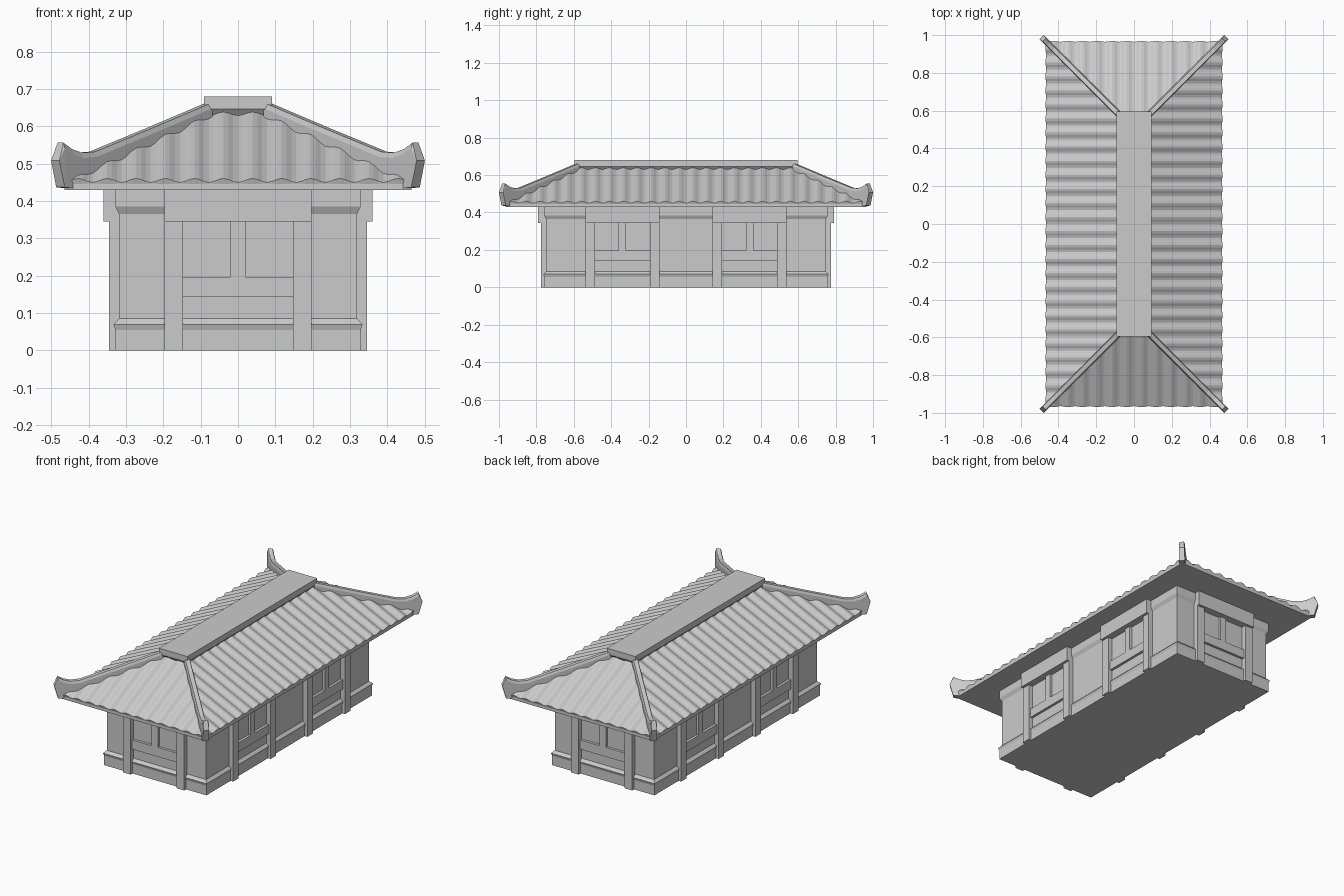
import bpy
import bmesh
from math import cos, pi, atan2
from mathutils import Matrix, Vector

cube = bpy.data.objects.get("Cube")
if cube:
    bpy.data.objects.remove(cube, do_unlink=True)


def finish(name, bm):
    bmesh.ops.recalc_face_normals(bm, faces=bm.faces)
    mesh = bpy.data.meshes.new(name)
    bm.to_mesh(mesh)
    bm.free()
    obj = bpy.data.objects.new(name, mesh)
    bpy.context.collection.objects.link(obj)
    return obj


def box(name, lo, hi, matrix=Matrix()):
    lo, hi = Vector(lo), Vector(hi)
    bm = bmesh.new()
    bmesh.ops.create_cube(bm, size=1)
    place = Matrix.Translation((lo + hi) / 2) @ Matrix.Diagonal((*(hi - lo), 1))
    bmesh.ops.transform(bm, matrix=matrix @ place, verts=bm.verts)
    return finish(name, bm)


def stacked(name, rings):
    """Closed solid through rectangles given as (half x, half y, z)."""
    bm = bmesh.new()
    loops = [[bm.verts.new((sx * x, sy * y, z))
              for sx, sy in ((-1, -1), (1, -1), (1, 1), (-1, 1))]
             for x, y, z in rings]
    for a, b in zip(loops, loops[1:]):
        for i in range(4):
            j = (i + 1) % 4
            bm.faces.new((a[i], a[j], b[j], b[i]))
    bm.faces.new(loops[0])
    bm.faces.new(loops[-1])
    return finish(name, bm)


# Walls with plinth moulding and a thicker upper band
EXTRA = 0.43
WALL = 0.318
stacked("walls", [(x, x + EXTRA, z) for x, z in (
    (0.328, 0), (0.328, 0.055), (0.333, 0.07), (WALL, 0.085),
    (WALL, 0.365), (0.328, 0.385), (0.328, 0.435))])


# Window bay: two posts, a lintel, a sill rail and a mullion
def bay(label, angle, distance, shift):
    m = Matrix.Rotation(angle, 4, "Z") @ Matrix.Translation((shift, -distance, 0))
    inner, outer, back = 0.147, 0.197, 0.02
    for side, s in (("left", 1), ("right", -1)):
        a, b = sorted((s * inner, s * outer))
        box(f"{label}_{side}_post", (a, -0.027, 0), (b, back, 0.43), m)
    box(f"{label}_lintel", (-outer, -0.042, 0.345), (outer, back, 0.432), m)
    box(f"{label}_sill_rail", (-inner, -0.015, 0.143), (inner, back, 0.197), m)
    box(f"{label}_mullion", (-0.02, -0.015, 0.197), (0.02, back, 0.345), m)


bay("front", 0, WALL + EXTRA, 0)
bay("back", pi, WALL + EXTRA, 0)
for name, angle in (("left", pi / 2), ("right", -pi / 2)):
    bay(name + "_first", angle, WALL, -0.34)
    bay(name + "_second", angle, WALL, 0.34)

# Eaves slab and the plain roof core under the tiles
EAVE_X, EAVE_Y, EAVE_Z = 0.467, 0.967, 0.455
RUN, RISE = 0.385, 0.18
stacked("eaves_and_roof_core", [
    (EAVE_X - 0.003, EAVE_Y - 0.003, 0.43),
    (EAVE_X - 0.003, EAVE_Y - 0.003, EAVE_Z - 0.007),
    (EAVE_X - RUN, EAVE_Y - RUN, EAVE_Z + RISE - 0.008)])


# Corrugated tile slope, trimmed along the hips
def tile_slope(name, angle, half, distance, waves):
    bm = bmesh.new()
    steps = waves * 6
    pitch = atan2(RISE, RUN)
    normal = Vector((0, -RISE, RUN)).normalized()
    rows = []
    for i in range(steps + 1):
        u = half * (2 * i / steps - 1)
        reach = min(RUN, half - abs(u))
        bump = normal * (-0.006 * cos(2 * pi * waves * i / steps))
        low = Vector((u, -distance, EAVE_Z)) + bump
        high = low + Vector((0, reach, reach * RISE / RUN))
        skirt = Vector((u, -distance + 0.003, EAVE_Z - 0.01))
        rows.append([bm.verts.new(p) for p in (skirt, low, high)])
    for a, b in zip(rows, rows[1:]):
        for k in range(2):
            bm.faces.new((a[k], b[k], b[k + 1], a[k + 1]))
    bmesh.ops.remove_doubles(bm, verts=bm.verts, dist=0.0001)
    bmesh.ops.transform(bm, matrix=Matrix.Rotation(angle, 4, "Z"), verts=bm.verts)
    obj = finish(name, bm)
    # Tiles always face outward and up
    if sum(p.normal.z for p in obj.data.polygons) < 0:
        obj.data.flip_normals()
    return obj


tile_slope("front_tiles", 0, EAVE_X, EAVE_Y, 12)
tile_slope("back_tiles", pi, EAVE_X, EAVE_Y, 12)
tile_slope("left_tiles", pi / 2, EAVE_Y, EAVE_X, 26)
tile_slope("right_tiles", -pi / 2, EAVE_Y, EAVE_X, 26)

# Hip ribs ending in upturned tips: (run along hip, top z, bottom z)
RIB = [(0.08, 0.662, 0.62), (0.24, 0.594, 0.545), (0.39, 0.532, 0.475),
       (0.425, 0.529, 0.455), (0.452, 0.539, 0.434), (0.475, 0.556, 0.437)]
TIP = (0.489, 0.508)


def hip_rib(name, sx, sy):
    bm = bmesh.new()

    def pair(d, z, w):
        return [bm.verts.new((sx * (d + s * w), sy * (d + 0.5 - s * w), z))
                for s in (-1, 1)]

    tops = [pair(d, t, 0.008) for d, t, b in RIB]
    mids = [pair(d, t - 0.014, 0.0115) for d, t, b in RIB]
    lows = [pair(d, b, 0.0115) for d, t, b in RIB]
    for a, b in zip(range(len(RIB) - 1), range(1, len(RIB))):
        bm.faces.new((tops[a][0], tops[b][0], tops[b][1], tops[a][1]))
        bm.faces.new((lows[a][0], lows[b][0], lows[b][1], lows[a][1]))
        for s in (0, 1):
            bm.faces.new((tops[a][s], tops[b][s], mids[b][s], mids[a][s]))
            bm.faces.new((mids[a][s], mids[b][s], lows[b][s], lows[a][s]))
    # Square inner end
    bm.faces.new((tops[0][0], tops[0][1], mids[0][1], lows[0][1], lows[0][0], mids[0][0]))
    # Pointed outer end
    nose = pair(*TIP, 0.011)
    for s in (0, 1):
        bm.faces.new((tops[-1][s], mids[-1][s], nose[s]))
        bm.faces.new((mids[-1][s], lows[-1][s], nose[s]))
    for edge in (tops[-1], lows[-1]):
        bm.faces.new((edge[0], edge[1], nose[1], nose[0]))
    return finish(name, bm)


for end, sy in (("front", -1), ("back", 1)):
    for side, sx in (("left", 1), ("right", -1)):
        hip_rib(f"{end}_{side}_hip_rib", sx, sy)

# Flat ridge cap with a chamfered underside
stacked("ridge_cap", [(x, x + 0.504, z) for x, z in (
    (0.075, 0.625), (0.08, 0.632), (0.0915, 0.646), (0.0915, 0.68))])
